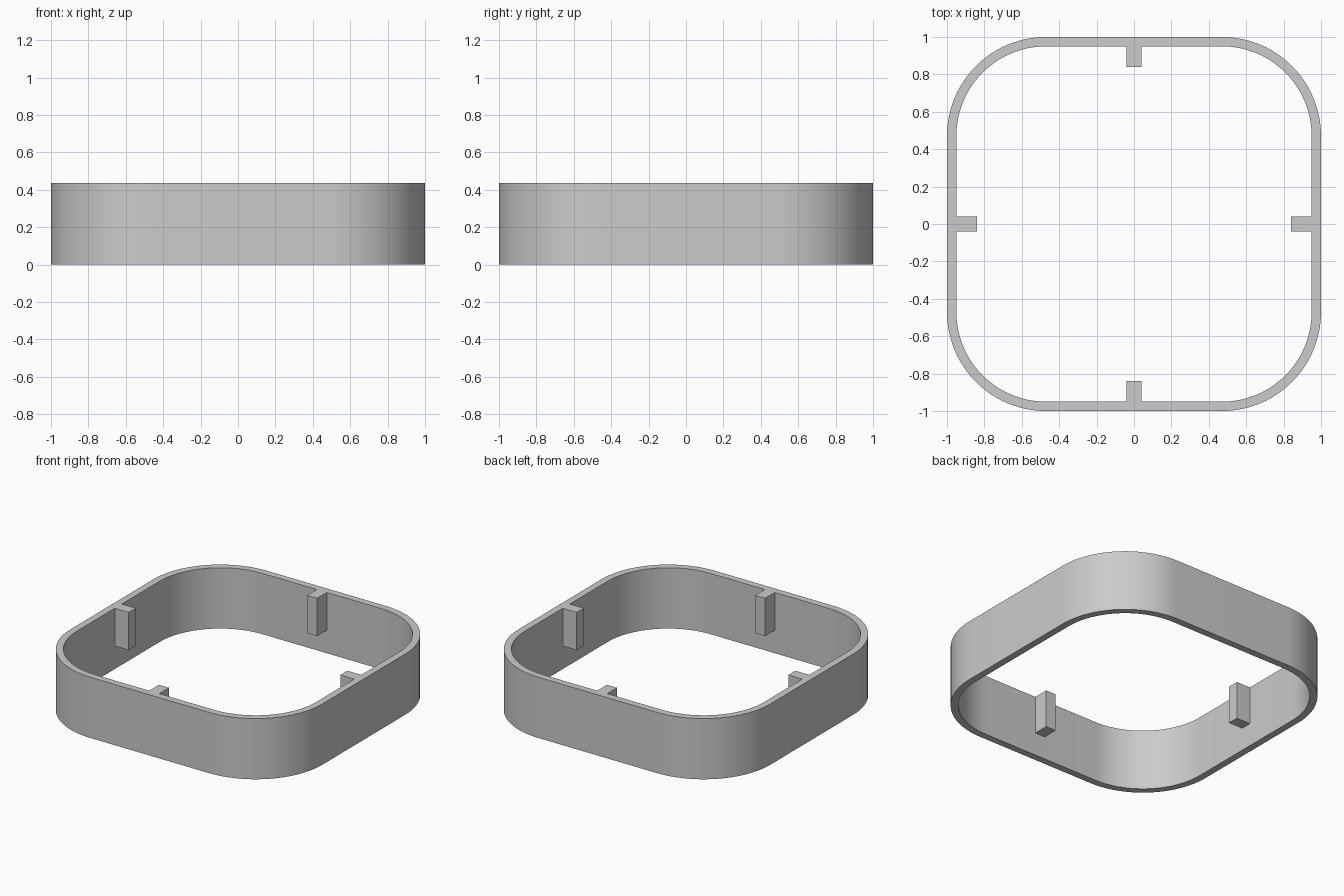
import bpy
import bmesh
from math import sin, cos, pi

HEIGHT = 0.436
WALL = 0.05
CORNER = 0.47        # corner arc centre
STEPS = 24           # segments per corner
RIB_WIDTH, RIB_TIP, RIB_BOTTOM = 0.08, 0.84, 0.165

cube = bpy.data.objects.get("Cube")
if cube:
    bpy.data.objects.remove(cube, do_unlink=True)

grey = bpy.data.materials.new("light_grey")
grey.use_nodes = True
colour = (0.6, 0.6, 0.6, 1)
grey.diffuse_color = colour
grey.node_tree.nodes["Principled BSDF"].inputs["Base Color"].default_value = colour


def make_object(name, bm):
    bmesh.ops.recalc_face_normals(bm, faces=bm.faces[:])
    mesh = bpy.data.meshes.new(name)
    bm.to_mesh(mesh)
    bm.free()
    mesh.materials.append(grey)
    obj = bpy.data.objects.new(name, mesh)
    bpy.context.collection.objects.link(obj)
    return obj


def rounded_square(radius):
    """Outline with quarter arcs around the four corner centres."""
    points = []
    for quarter in range(4):
        mid = (quarter + 0.5) * pi / 2
        cx = CORNER if cos(mid) > 0 else -CORNER
        cy = CORNER if sin(mid) > 0 else -CORNER
        for i in range(STEPS + 1):
            a = (quarter + i / STEPS) * pi / 2
            points.append((cx + radius * cos(a), cy + radius * sin(a)))
    return points


# Rounded square wall: four loops bridged round its cross-section
bm = bmesh.new()
outer = rounded_square(1 - CORNER)
inner = rounded_square(1 - CORNER - WALL)
loops = [[bm.verts.new((x, y, z)) for x, y in outline]
         for outline, z in ((outer, 0), (outer, HEIGHT), (inner, HEIGHT), (inner, 0))]
count = len(outer)
for k in range(4):
    a, b = loops[k], loops[(k + 1) % 4]
    for i in range(count):
        j = (i + 1) % count
        bm.faces.new((a[i], a[j], b[j], b[i]))
wall = make_object("ring_wall", bm)
bpy.ops.object.select_all(action="DESELECT")
wall.select_set(True)
bpy.context.view_layer.objects.active = wall
bpy.ops.object.shade_smooth_by_angle(angle=pi / 6)

# Inner rib on each side, flush with the rim and stopping above the base
for turn, side in enumerate(("left", "back", "right", "front")):
    bm = bmesh.new()
    bmesh.ops.create_cube(bm, size=1)
    depth = 1 - WALL - RIB_TIP
    bmesh.ops.scale(bm, vec=(depth, RIB_WIDTH, HEIGHT - RIB_BOTTOM), verts=bm.verts[:])
    bmesh.ops.translate(bm, vec=(RIB_TIP + depth / 2, 0, (HEIGHT + RIB_BOTTOM) / 2),
                        verts=bm.verts[:])
    rib = make_object(side + "_rib", bm)
    rib.rotation_euler.z = turn * pi / 2
